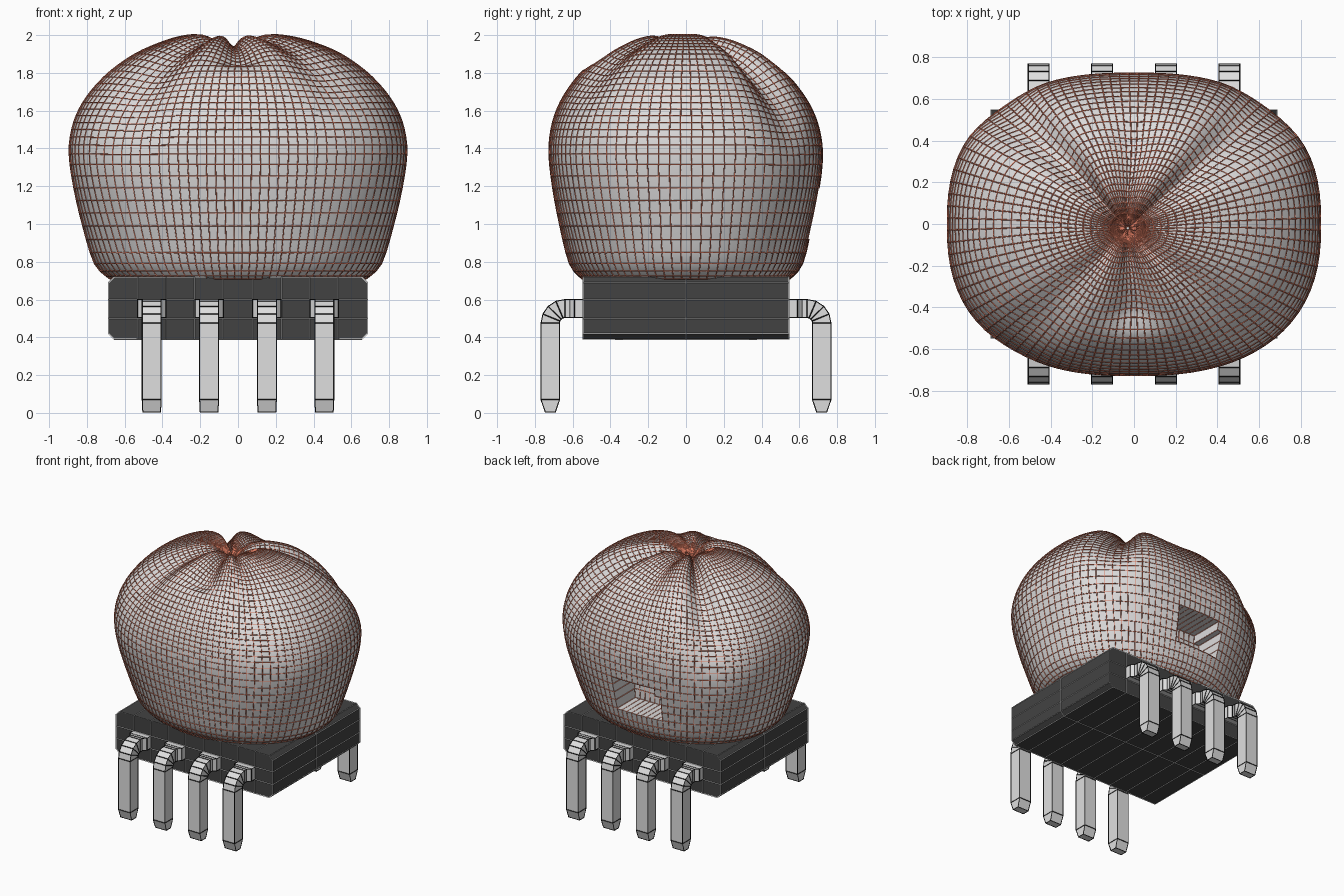
import bpy, bmesh, math
from mathutils import Vector

if "Cube" in bpy.data.objects:
    bpy.data.objects.remove(bpy.data.objects["Cube"])


def material(name, rgb):
    m = bpy.data.materials.new(name)
    m.diffuse_color = (*rgb, 1)
    m.use_nodes = True
    m.node_tree.nodes["Principled BSDF"].inputs["Base Color"].default_value = m.diffuse_color
    return m


SKIN = material("pale grey", (0.72, 0.71, 0.71))
LINE = material("salmon line", (0.72, 0.20, 0.12))
DARK = material("dark plastic", (0.055, 0.055, 0.055))
METAL = material("light metal", (0.74, 0.74, 0.74))
BLACK = material("black line", (0.01, 0.01, 0.01))
WHITE = material("white line", (0.8, 0.8, 0.8))


def finish(bm, name, mat):
    bmesh.ops.recalc_face_normals(bm, faces=bm.faces)
    me = bpy.data.meshes.new(name)
    bm.to_mesh(me)
    bm.free()
    ob = bpy.data.objects.new(name, me)
    bpy.context.collection.objects.link(ob)
    me.materials.append(mat)
    return ob


def add_lines(ob, mat, thickness):
    """Thin raised bars along all edges of a part."""
    me = ob.data.copy()
    me.materials.clear()
    me.materials.append(mat)
    lines = bpy.data.objects.new(ob.name + "_lines", me)
    bpy.context.collection.objects.link(lines)
    w = lines.modifiers.new("lines", 'WIREFRAME')
    w.thickness = thickness
    w.offset = 0
    w.use_even_offset = False


def catmull(pts, steps):
    out = []
    for i in range(len(pts) - 1):
        a, b, c, d = (Vector(pts[min(max(i + k, 0), len(pts) - 1)]) for k in (-1, 0, 1, 2))
        for s in range(steps):
            t = s / steps
            out.append(0.5 * (2 * b + (c - a) * t + (2 * a - 5 * b + 4 * c - d) * t * t
                              + (3 * b - a - 3 * c + d) * t ** 3))
    return out + [Vector(pts[-1])]


def smooth(x):
    x = min(max(x, 0), 1)
    return x * x * (3 - 2 * x)


# --- Creased dome: superellipse rings following a profile (scale, height)
PROFILE = [(0.76, 0.71), (0.85, 0.79), (0.92, 0.99), (0.972, 1.19),
           (1.0, 1.37), (0.985, 1.5), (0.94, 1.61), (0.865, 1.71), (0.755, 1.81),
           (0.61, 1.9), (0.47, 1.955), (0.34, 1.99), (0.21, 2.0), (0.1, 1.96), (0.01, 1.90)]
# angle, depth, angular width, height where it starts
CREASES = [(41, 0.12, 11, 1.15), (138, 0.13, 10, 1.15), (90, 0.03, 30, 1.2), (90, 0.05, 14, 1.8),
           (226, 0.06, 12, 1.2), (314, 0.045, 12, 1.45), (270, 0.09, 15, 1.82)]
A, B, SEG = 0.893, 0.725, 96


def dome_point(s, z, th):
    c, sn = math.cos(th), math.sin(th)
    n = 2.45 - 0.35 * smooth(abs(z - 1.35) / 0.65)
    r = s / ((abs(c) / A) ** n + (abs(sn) / B) ** n) ** (1 / n)
    cut = 0
    for ang, depth, width, start in CREASES:
        d = (math.degrees(th) - ang + 180) % 360 - 180
        cut += depth * math.exp(-(d / width) ** 2) * smooth((z - start) / (1.9 - start))
    cut *= min(1, s / 0.2)
    p = Vector((r * c, r * sn, z - 1.2)) * (1 - cut)
    lean = smooth((0.6 - s) / 0.6)
    return p + Vector((-0.03 * lean, -0.02 * lean, 1.2))


bm = bmesh.new()
rings = [[bm.verts.new(dome_point(p[0], p[1], 2 * math.pi * (i + 0.5) / SEG)) for i in range(SEG)]
         for p in catmull(PROFILE, 3)]
for lo, hi in zip(rings, rings[1:]):
    for i in range(SEG):
        j = (i + 1) % SEG
        bm.faces.new((lo[i], lo[j], hi[j], hi[i]))
bm.faces.new(rings[-1])
bm.faces.new(rings[0][::-1])
bmesh.ops.recalc_face_normals(bm, faces=bm.faces)

# Rectangular recess in the back of the dome
hole = []
for f in bm.faces:
    c = f.calc_center_median()
    if c.y > 0.4 and -0.23 < c.x < 0.165 and 0.93 < c.z < 1.22:
        hole.append(f)
ext = bmesh.ops.extrude_face_region(bm, geom=hole)
for v in ext["geom"]:
    if isinstance(v, bmesh.types.BMVert):
        v.co.y = 0.42
bmesh.ops.delete(bm, geom=[f for f in hole if f.is_valid], context='FACES')

dome = finish(bm, "creased_dome", SKIN)
bpy.context.view_layer.objects.active = dome
dome.select_set(True)
bpy.ops.object.shade_smooth_by_angle(angle=math.radians(50))
dome.select_set(False)
add_lines(dome, LINE, 0.008)

# --- Chip body: block with chamfered long edges, cut by thin panel lines
bm = bmesh.new()
bmesh.ops.create_cube(bm, size=1)
for v in bm.verts:
    v.co = (v.co.x * 1.37, v.co.y * 1.09, 0.555 + v.co.z * 0.33)
edges = [e for e in bm.edges if abs(e.verts[0].co.y - e.verts[1].co.y) > 0.5]
bmesh.ops.bevel(bm, geom=edges, offset=0.03, segments=1, affect='EDGES')
cuts = [((x, 0, 0), (1, 0, 0)) for x in (-0.53, -0.38, -0.23, -0.08, 0.08, 0.23, 0.38, 0.53)]
cuts += [((0, 0, z), (0, 0, 1)) for z in (0.5, 0.6)] + [((0, 0, 0), (0, 1, 0))]
for co, no in cuts:
    bmesh.ops.bisect_plane(bm, geom=bm.verts[:] + bm.edges[:] + bm.faces[:], plane_co=co, plane_no=no)
add_lines(finish(bm, "chip_body", DARK), WHITE, 0.007)


# --- Bent pins: stations of (outer y, outer z, inner y, inner z, half width)
def pin(x, side, name):
    st = [(0.53, 0.6, 0.53, 0.505, 0.075), (0.59, 0.6, 0.59, 0.505, 0.075),
          (0.615, 0.6, 0.615, 0.505, 0.05)]
    for k in range(5):
        a = math.pi / 2 * (1 - k / 4)
        c, s = math.cos(a), math.sin(a)
        st.append((0.64 + 0.127 * c, 0.475 + 0.125 * s, 0.64 + 0.03 * c, 0.475 + 0.03 * s, 0.05))
    st += [(0.767, 0.07, 0.67, 0.07, 0.05), (0.745, 0.004, 0.692, 0.004, 0.047)]
    bm = bmesh.new()
    loops = [[bm.verts.new((x + sx * w, side * y, z)) for sx, y, z in
              ((-1, oy, oz), (1, oy, oz), (1, iy, iz), (-1, iy, iz))]
             for oy, oz, iy, iz, w in st]
    for a, b in zip(loops, loops[1:]):
        for i in range(4):
            j = (i + 1) % 4
            bm.faces.new((a[i], a[j], b[j], b[i]))
    bm.faces.new(loops[0])
    bm.faces.new(loops[-1])
    add_lines(finish(bm, name, METAL), BLACK, 0.008)


for side, label in ((-1, "front"), (1, "back")):
    for n, x in enumerate((-0.457, -0.153, 0.153, 0.457)):
        pin(x, side, f"{label}_pin_{n + 1}")
